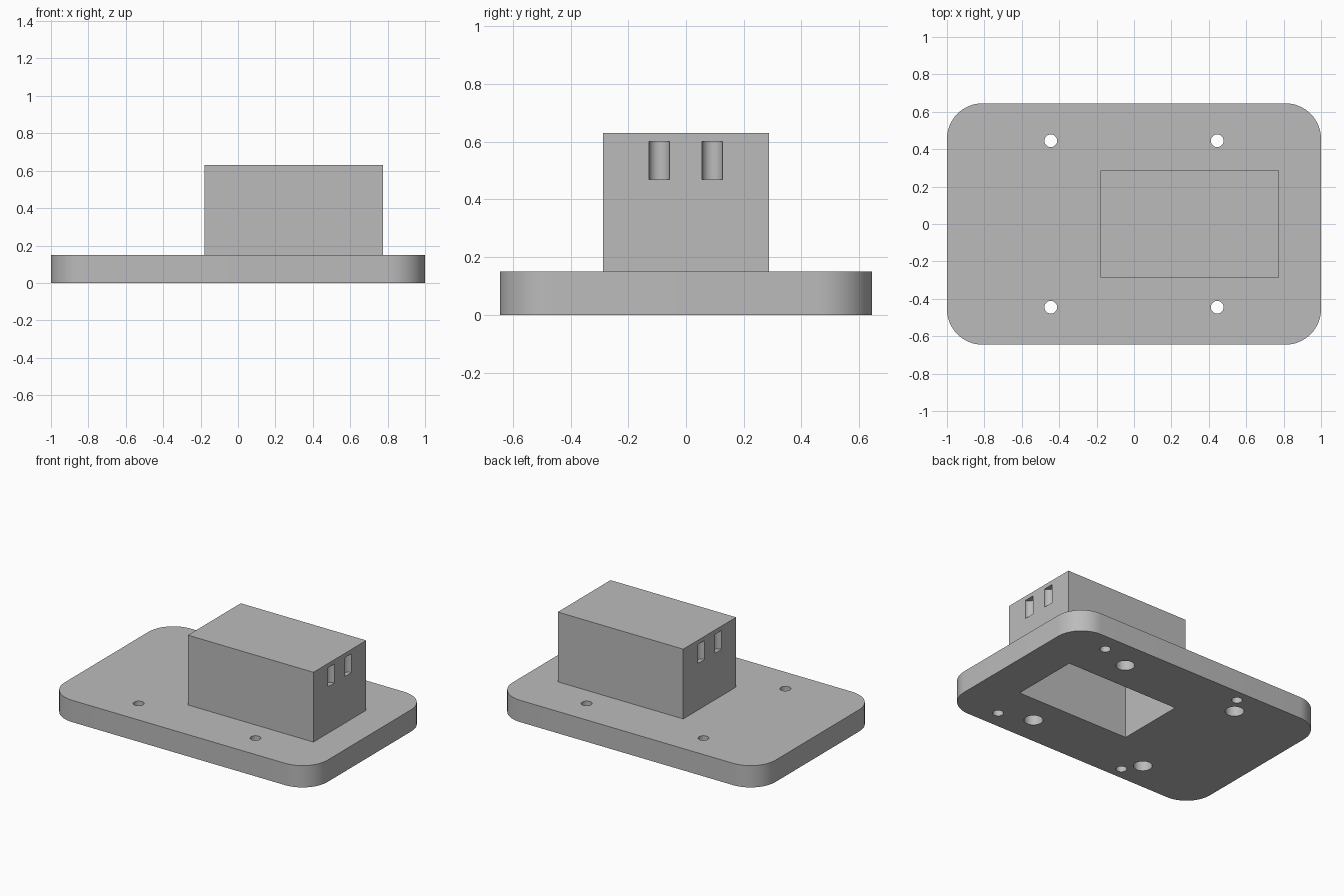
import bpy
import bmesh
from math import radians, cos, sin, pi
from mathutils import Matrix

cube = bpy.data.objects.get("Cube")
if cube:
    bpy.data.objects.remove(cube, do_unlink=True)

grey = bpy.data.materials.new("plain grey")
grey.use_nodes = True
GREY = (0.5, 0.5, 0.5, 1)
grey.diffuse_color = GREY
grey.node_tree.nodes["Principled BSDF"].inputs["Base Color"].default_value = GREY


def make_object(name, bm):
    bmesh.ops.recalc_face_normals(bm, faces=bm.faces)
    mesh = bpy.data.meshes.new(name)
    bm.to_mesh(mesh)
    bm.free()
    mesh.materials.append(grey)
    obj = bpy.data.objects.new(name, mesh)
    bpy.context.collection.objects.link(obj)
    return obj


def box(name, x0, x1, y0, y1, z0, z1):
    bm = bmesh.new()
    place = Matrix.Translation(((x0 + x1) / 2, (y0 + y1) / 2, (z0 + z1) / 2))
    size = Matrix.Diagonal((x1 - x0, y1 - y0, z1 - z0, 1))
    bmesh.ops.create_cube(bm, size=1, matrix=place @ size)
    return make_object(name, bm)


def cylinder(name, x, y, radius, z0, z1):
    bm = bmesh.new()
    bmesh.ops.create_cone(bm, cap_ends=True, segments=48, radius1=radius,
                          radius2=radius, depth=z1 - z0,
                          matrix=Matrix.Translation((x, y, (z0 + z1) / 2)))
    return make_object(name, bm)


def rounded_plate(name, half_x, half_y, radius, height, steps=16):
    bm = bmesh.new()
    verts = []
    for i, (sx, sy) in enumerate([(1, 1), (-1, 1), (-1, -1), (1, -1)]):
        for k in range(steps + 1):
            a = (i + k / steps) * pi / 2
            verts.append(bm.verts.new((sx * (half_x - radius) + radius * cos(a),
                                       sy * (half_y - radius) + radius * sin(a), 0)))
    face = bm.faces.new(verts)
    top = bmesh.ops.extrude_face_region(bm, geom=[face])["geom"]
    bmesh.ops.translate(bm, vec=(0, 0, height),
                        verts=[v for v in top if isinstance(v, bmesh.types.BMVert)])
    return make_object(name, bm)


def combine(target, tool, operation):
    tool.hide_render = True
    mod = target.modifiers.new(operation.lower(), "BOOLEAN")
    mod.operation = operation
    mod.solver = "EXACT"
    mod.object = tool
    bpy.context.view_layer.objects.active = target
    bpy.ops.object.modifier_apply(modifier=mod.name)
    bpy.data.objects.remove(tool, do_unlink=True)


# Rounded base plate with the tall housing fused on top
X0, X1, Y, TOP, PLATE = -0.18, 0.775, 0.287, 0.63, 0.15
body = rounded_plate("base_plate_with_housing", 1, 0.645, 0.19, PLATE)
combine(body, box("housing", X0, X1, -Y, Y, PLATE / 2, TOP), "UNION")

# Pocket open from underneath
WALL = 0.047
combine(body, box("pocket", X0 + WALL, X1 - WALL, -Y + WALL, Y - WALL,
                  -0.1, TOP - WALL), "DIFFERENCE")

# Rounded vertical grooves on both ends of the housing
for x in (X0, X1):
    for y in (-0.093, 0.091):
        combine(body, cylinder("groove", x, y, 0.036, 0.47, 0.6), "DIFFERENCE")

for side in (-1, 1):
    # Counterbored through holes
    for x in (-0.445, 0.445):
        combine(body, cylinder("bolt_hole", x, side * 0.445, 0.034, -0.1, 0.3), "DIFFERENCE")
        combine(body, cylinder("counterbore", x, side * 0.445, 0.059, -0.1, 0.08), "DIFFERENCE")
    # Blind screw holes in the underside
    for x, y in ((0.67, 0.52), (-0.367, 0.56)):
        combine(body, cylinder("screw_hole", x, side * y, 0.034, -0.1, 0.1), "DIFFERENCE")

# Smooth curved walls, crisp edges
bpy.ops.object.select_all(action="DESELECT")
body.select_set(True)
bpy.context.view_layer.objects.active = body
bpy.ops.object.shade_smooth_by_angle(angle=radians(30))
